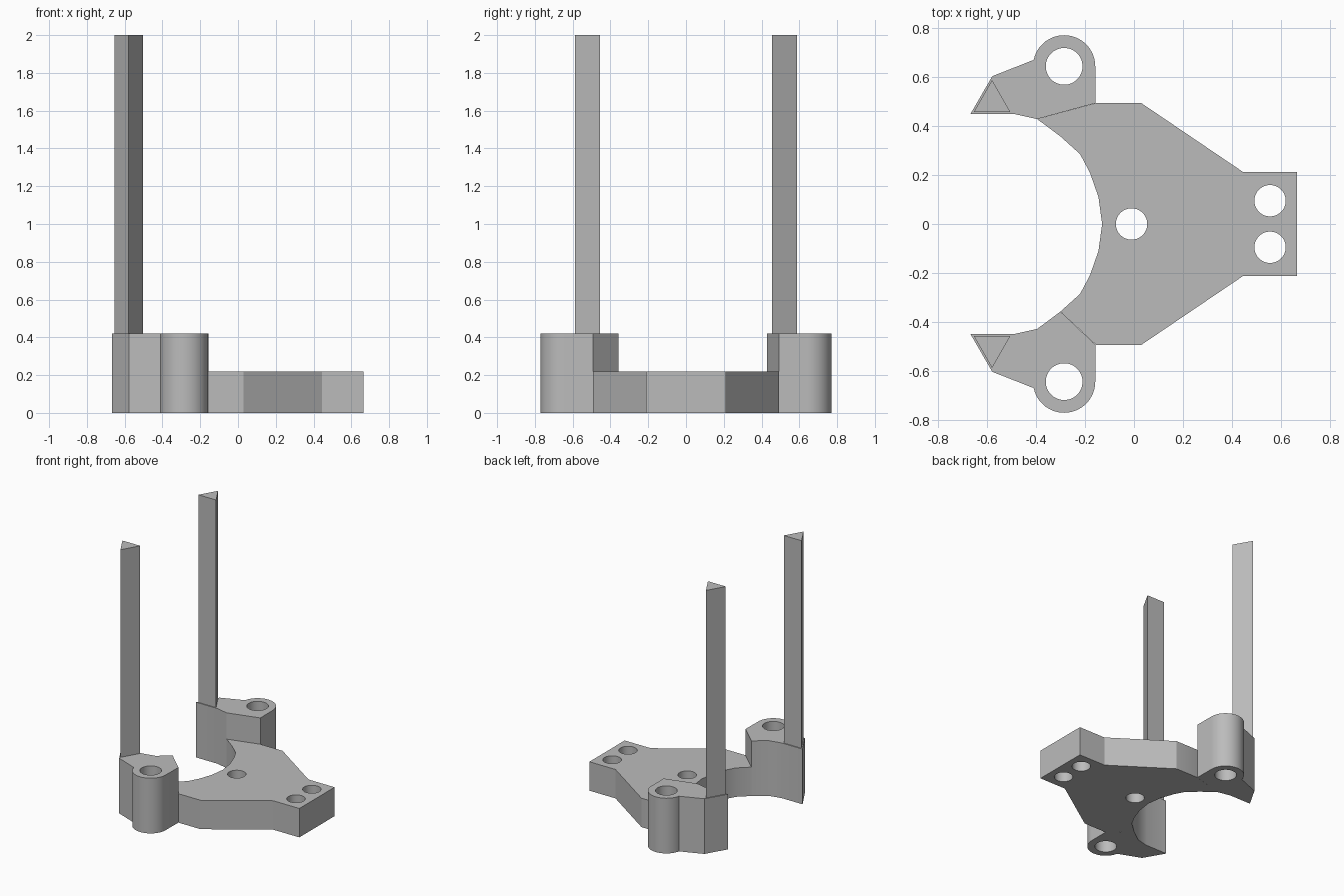
import bpy, bmesh
from math import cos, sin, pi, radians

cube = bpy.data.objects.get("Cube")
if cube:
    bpy.data.objects.remove(cube, do_unlink=True)

grey = bpy.data.materials.new("plain grey")
grey.use_nodes = True
GREY = (0.5, 0.5, 0.5, 1)
grey.diffuse_color = GREY
grey.node_tree.nodes["Principled BSDF"].inputs["Base Color"].default_value = GREY

PLATE_TOP, ARM_TOP, POST_TOP = 0.22, 0.42, 2.0


def arc(cx, cy, r, start, end, n):
    angles = [radians(start + (end - start) * i / n) for i in range(n + 1)]
    return [(cx + r * cos(a), cy + r * sin(a)) for a in angles]


def circle(cx, cy, r, n=48):
    return arc(cx, cy, r, 0, 360, n)[:-1]


def flip(points):
    return [(x, -y) for x, y in reversed(points)]


def slab(name, outline, z0, z1, holes=()):
    """Extrude a filled outline with round holes from z0 to z1."""
    curve = bpy.data.curves.new(name, 'CURVE')
    curve.dimensions = '2D'
    curve.fill_mode = 'BOTH'
    curve.extrude = (z1 - z0) / 2
    for loop in [outline, *holes]:
        spline = curve.splines.new('POLY')
        spline.points.add(len(loop) - 1)
        for point, (x, y) in zip(spline.points, loop):
            point.co = (x, y, 0, 1)
        spline.use_cyclic_u = True
    temp = bpy.data.objects.new(name + " profile", curve)
    bpy.context.collection.objects.link(temp)
    graph = bpy.context.evaluated_depsgraph_get()
    mesh = bpy.data.meshes.new_from_object(temp.evaluated_get(graph))
    bpy.data.objects.remove(temp, do_unlink=True)
    bpy.data.curves.remove(curve)

    # Weld the caps to the walls and lift to height
    bm = bmesh.new()
    bm.from_mesh(mesh)
    bmesh.ops.remove_doubles(bm, verts=bm.verts, dist=0.0002)
    bmesh.ops.translate(bm, verts=bm.verts, vec=(0, 0, (z0 + z1) / 2))
    bmesh.ops.recalc_face_normals(bm, faces=bm.faces)
    bm.to_mesh(mesh)
    bm.free()
    mesh.materials.clear()
    mesh.materials.append(grey)
    obj = bpy.data.objects.new(name, mesh)
    bpy.context.collection.objects.link(obj)
    bpy.ops.object.select_all(action='DESELECT')
    obj.select_set(True)
    bpy.context.view_layer.objects.active = obj
    bpy.ops.object.shade_smooth_by_angle(angle=radians(25))
    return obj


# Base plate with a curved notch and three bolt holes
notch = [(-0.13, 0), (-0.145, 0.11), (-0.18, 0.21), (-0.22, 0.285), (-0.30, 0.357)]
edge = [(-0.155, 0.493), (0.03, 0.493), (0.445, 0.212), (0.665, 0.212)]
back_half = notch + [(-0.395, 0.428)] + edge
plate = back_half + flip(edge) + flip(notch[1:])
slab("base_plate", plate, 0, PLATE_TOP,
     [circle(-0.01, 0, 0.064), circle(0.555, 0.095, 0.064), circle(0.555, -0.095, 0.064)])

# Raised arms with rounded bolt bosses
boss = arc(-0.285, 0.643, 0.127, 0, 168, 28)
arm = [(-0.157, 0.493)] + boss + [(-0.578, 0.603), (-0.667, 0.449),
                                  (-0.49, 0.449), (-0.395, 0.428)]
bolt = circle(-0.285, 0.643, 0.075)
slab("back_arm", arm, 0, ARM_TOP, [bolt])
slab("front_arm", flip(arm + [(-0.30, 0.357)]), 0, ARM_TOP, [flip(bolt)])

# Tall three-sided posts
post = [(-0.654, 0.456), (-0.504, 0.456), (-0.579, 0.587)]
slab("back_post", post, ARM_TOP, POST_TOP)
slab("front_post", flip(post), ARM_TOP, POST_TOP)
